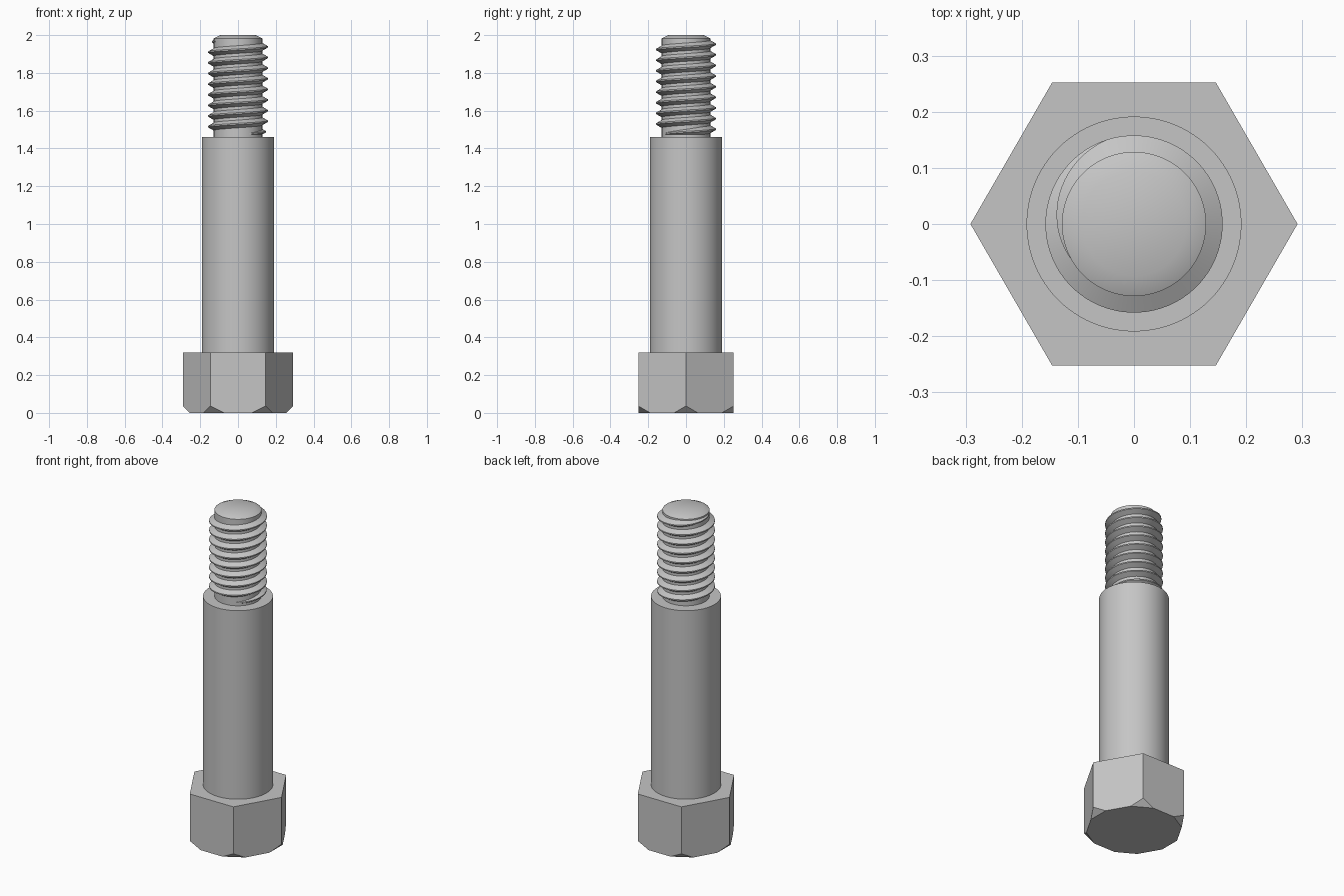
import bpy, bmesh
from math import sin, cos, radians, tau
from mathutils import Vector

cube = bpy.data.objects.get("Cube")
if cube:
    bpy.data.objects.remove(cube, do_unlink=True)

steel = bpy.data.materials.new("steel_grey")
steel.use_nodes = True
COLOUR = (0.56, 0.56, 0.56, 1)
steel.diffuse_color = COLOUR
steel.node_tree.nodes["Principled BSDF"].inputs["Base Color"].default_value = COLOUR


def finish(name, bm, smooth=True):
    """Turn a bmesh into a shaded object with the steel material."""
    bmesh.ops.recalc_face_normals(bm, faces=bm.faces)
    mesh = bpy.data.meshes.new(name)
    bm.to_mesh(mesh)
    bm.free()
    mesh.materials.append(steel)
    obj = bpy.data.objects.new(name, mesh)
    bpy.context.collection.objects.link(obj)
    if smooth:
        bpy.ops.object.select_all(action='DESELECT')
        obj.select_set(True)
        bpy.context.view_layer.objects.active = obj
        bpy.ops.object.shade_smooth_by_angle(angle=radians(30))
    return obj


def lathe(name, profile, steps=96):
    """Spin a radius/height profile around the z axis."""
    bm = bmesh.new()
    verts = [bm.verts.new((r, 0, z)) for r, z in profile]
    edges = [bm.edges.new(pair) for pair in zip(verts, verts[1:])]
    bmesh.ops.spin(bm, geom=verts + edges, cent=(0, 0, 0), axis=(0, 0, 1),
                   angle=tau, steps=steps, use_merge=False)
    bmesh.ops.remove_doubles(bm, verts=bm.verts, dist=0.0001)
    return finish(name, bm)


# Hexagonal head with its lower corners cut off flat
HEAD_R, HEAD_H, CUT_R = 0.2915, 0.32, 0.255
bm = bmesh.new()
dirs = [Vector((cos(tau * i / 6), sin(tau * i / 6), 0)) for i in range(6)]
base = bm.faces.new([bm.verts.new(d * HEAD_R) for d in dirs])
top = bmesh.ops.extrude_face_region(bm, geom=[base], use_keep_orig=True)
bmesh.ops.translate(bm, vec=(0, 0, HEAD_H),
                    verts=[g for g in top["geom"] if isinstance(g, bmesh.types.BMVert)])
for d in dirs:
    cut = bmesh.ops.bisect_plane(
        bm, geom=bm.verts[:] + bm.edges[:] + bm.faces[:],
        plane_co=d * CUT_R, plane_no=d - Vector((0, 0, 1)), clear_outer=True)
    rim = [g for g in cut["geom_cut"] if isinstance(g, bmesh.types.BMEdge)]
    bmesh.ops.holes_fill(bm, edges=rim, sides=0)
finish("hex_head", bm, smooth=False)

# Smooth shoulder and the core of the threaded end
SHOULDER_TOP = 1.46
lathe("shoulder", [(0, 0.31), (0.1915, 0.31), (0.1915, SHOULDER_TOP), (0, SHOULDER_TOP)])
lathe("thread_core", [(0, 1.44), (0.1285, 1.44), (0.1285, 1.983), (0.093, 2), (0, 2)])

# Right-handed helical thread that fades into the core at both ends
PITCH, CREST_R, ROOT_R, FLAT = 0.0563, 0.158, 0.118, 0.0035
END_ANGLE, END_Z, TURNS, PER_TURN = radians(218), 1.972, 8.8, 72
half = FLAT + (CREST_R - ROOT_R) * 0.577
section = [(ROOT_R, -half), (CREST_R, -FLAT), (CREST_R, FLAT), (ROOT_R, half)]
fade = radians(110)
bm = bmesh.new()
rings = []
for i in range(int(TURNS * PER_TURN) + 1):
    back = tau * i / PER_TURN
    nearest_end = min(back, tau * TURNS - back)
    sink = 0.032 * max(0, 1 - nearest_end / fade)
    a, z = END_ANGLE - back, END_Z - PITCH * back / tau
    rings.append([bm.verts.new(((r - sink) * cos(a), (r - sink) * sin(a), z + dz))
                  for r, dz in section])
for low, high in zip(rings, rings[1:]):
    for k in range(4):
        n = (k + 1) % 4
        bm.faces.new((low[k], low[n], high[n], high[k]))
bm.faces.new(rings[0])
bm.faces.new(rings[-1])
finish("helical_thread", bm)
